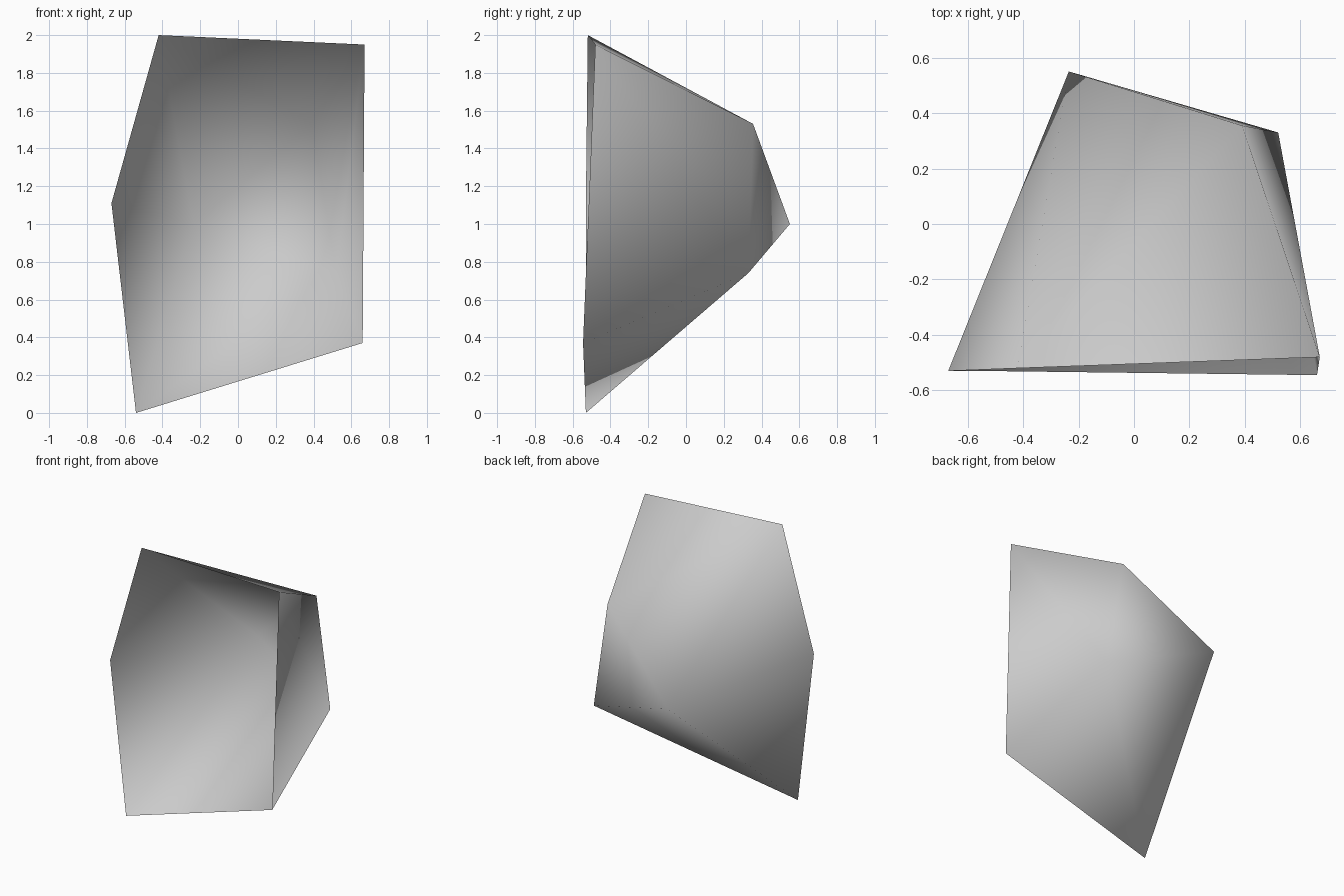
import bpy
import bmesh

cube = bpy.data.objects.get("Cube")
if cube:
    bpy.data.objects.remove(cube, do_unlink=True)

# Plain stone grey
stone = bpy.data.materials.new("stone_grey")
stone.use_nodes = True
colour = (0.6, 0.6, 0.6, 1.0)
stone.diffuse_color = colour
stone.node_tree.nodes["Principled BSDF"].inputs["Base Color"].default_value = colour

# Open front rim, then the three back corners of the shell
rim_points = [
    (-0.42, -0.52, 2.0),
    (0.67, -0.48, 1.95),
    (0.66, -0.545, 0.37),
    (-0.54, -0.53, 0.0),
    (-0.67, -0.53, 1.11),
]
back_points = [
    (0.39, 0.355, 1.53),
    (-0.235, 0.55, 1.0),
    (0.52, 0.33, 0.74),
]

# Wrap the corners in a faceted shell
bm = bmesh.new()
rim = [bm.verts.new(p) for p in rim_points]
back = [bm.verts.new(p) for p in back_points]
bmesh.ops.convex_hull(bm, input=rim + back)

# Open the front by removing the faces that only span the rim
front = [f for f in bm.faces if all(v in rim for v in f.verts)]
bmesh.ops.delete(bm, geom=front, context="FACES_ONLY")
loose = [e for e in bm.edges if not e.link_faces]
bmesh.ops.delete(bm, geom=loose, context="EDGES")
bmesh.ops.triangulate(bm, faces=bm.faces[:])

# Smooth shading over the whole shell
for face in bm.faces:
    face.smooth = True

mesh = bpy.data.meshes.new("rock_shell")
bm.to_mesh(mesh)
bm.free()
mesh.materials.append(stone)
rock = bpy.data.objects.new("rock_shell", mesh)
bpy.context.collection.objects.link(rock)
